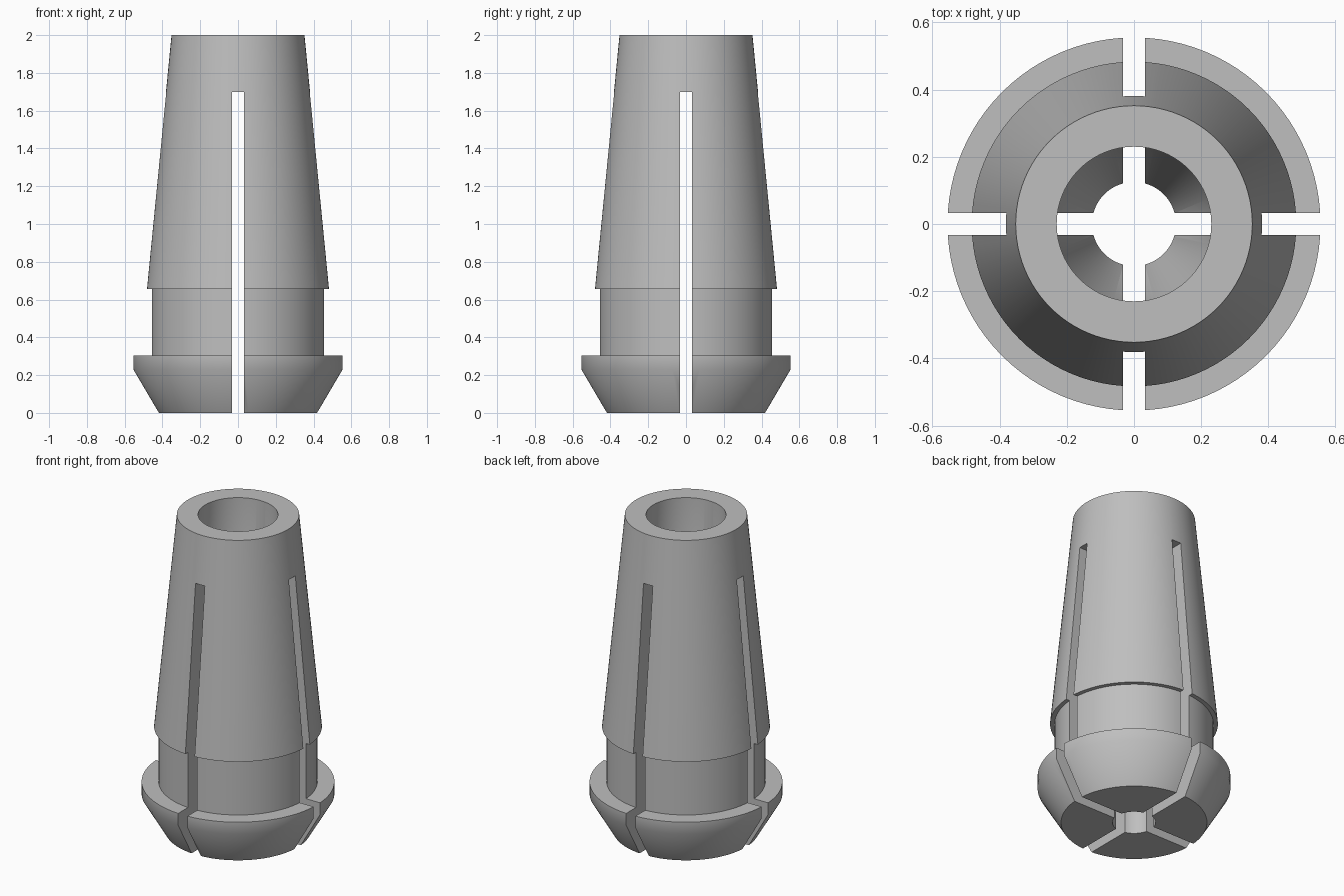
import bpy, bmesh, math

cube = bpy.data.objects.get("Cube")
if cube:
    bpy.data.objects.remove(cube, do_unlink=True)

steel = bpy.data.materials.new("grey steel")
steel.use_nodes = True
GREY = (0.52, 0.52, 0.52, 1)
steel.diffuse_color = GREY
steel.node_tree.nodes["Principled BSDF"].inputs["Base Color"].default_value = GREY


def revolve(name, profile, segments):
    """Spin a closed (radius, z) profile around the z axis."""
    bm = bmesh.new()
    verts = [bm.verts.new((r, 0, z)) for r, z in profile]
    edges = [bm.edges.new((v, verts[i - 1])) for i, v in enumerate(verts)]
    bmesh.ops.spin(bm, geom=verts + edges, cent=(0, 0, 0), axis=(0, 0, 1),
                   angle=math.tau, steps=segments, use_merge=True)
    bmesh.ops.remove_doubles(bm, verts=bm.verts, dist=1e-5)
    bmesh.ops.recalc_face_normals(bm, faces=bm.faces)
    mesh = bpy.data.meshes.new(name)
    bm.to_mesh(mesh)
    bm.free()
    ob = bpy.data.objects.new(name, mesh)
    bpy.context.collection.objects.link(ob)
    mesh.materials.append(steel)
    return ob


def cut_slot(target, size, z):
    """Cut a box-shaped slot through the target."""
    bpy.ops.mesh.primitive_cube_add(size=1, location=(0, 0, z))
    cutter = bpy.context.object
    cutter.name = "slot_cutter"
    cutter.scale = size
    cutter.hide_render = True
    mod = target.modifiers.new("slot", "BOOLEAN")
    mod.operation = "DIFFERENCE"
    mod.solver = "EXACT"
    mod.object = cutter
    bpy.context.view_layer.objects.active = target
    bpy.ops.object.modifier_apply(modifier=mod.name)
    bpy.data.objects.remove(cutter, do_unlink=True)


# Collet body: flared nose, groove, long taper and stepped bore
outer = [(0.42, 0), (0.555, 0.23), (0.555, 0.305), (0.457, 0.305),
         (0.457, 0.655), (0.483, 0.655), (0.352, 2)]
bore = [(0.23, 2), (0.23, 1.2), (0.125, 0.95), (0.125, 0)]
collet = revolve("collet_body", outer + bore, 96)

# Crossed clamping slots, open at the bottom
WIDTH, TOP, BELOW = 0.065, 1.7, 0.1
for size in ((WIDTH, 2), (2, WIDTH)):
    cut_slot(collet, (*size, TOP + BELOW), (TOP - BELOW) / 2)

# Smooth round walls with crisp rims
bpy.ops.object.select_all(action="DESELECT")
collet.select_set(True)
bpy.context.view_layer.objects.active = collet
bpy.ops.object.shade_smooth_by_angle(angle=math.radians(35))
